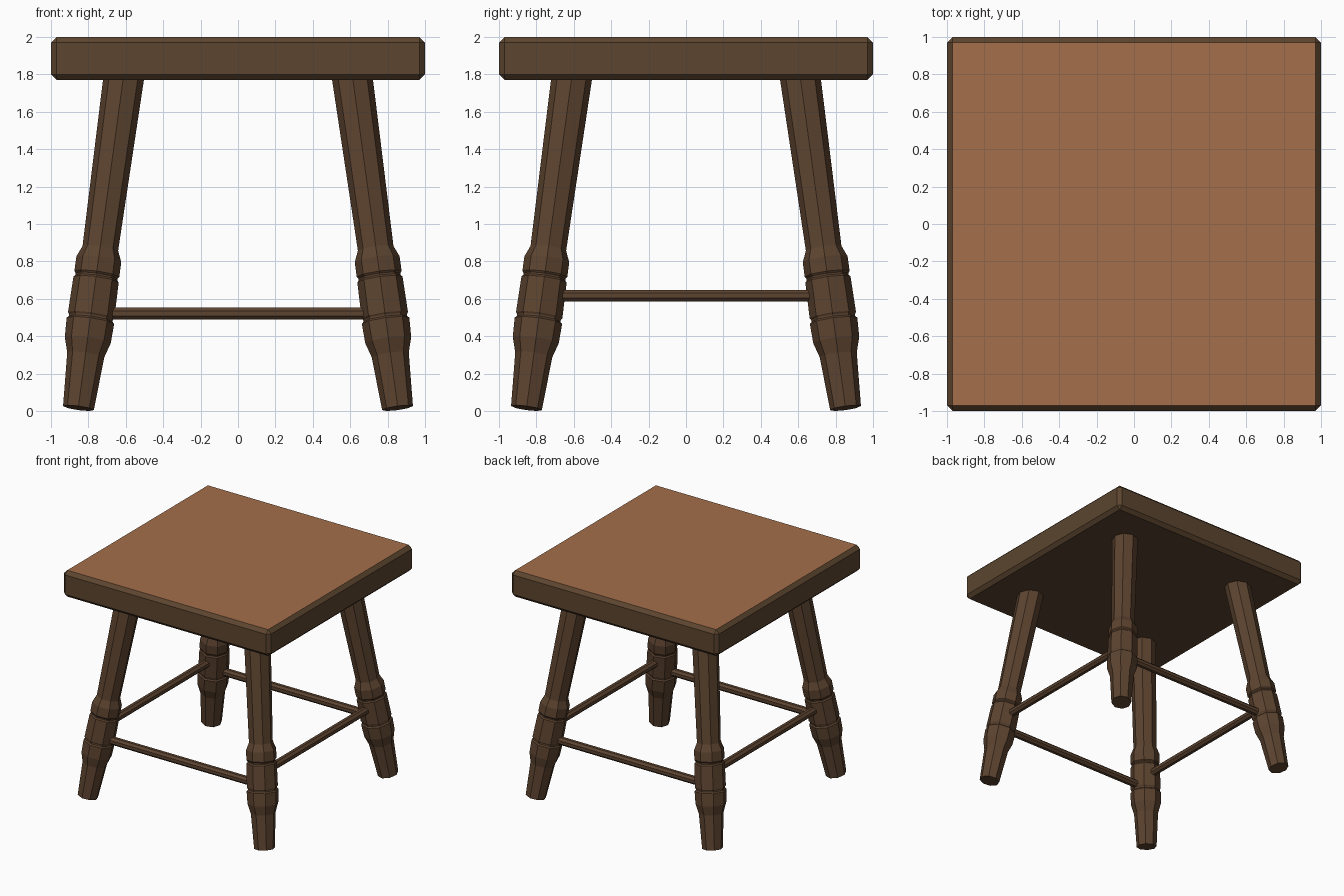
import bpy
from math import pi, cos, sin
from mathutils import Vector

cube = bpy.data.objects.get("Cube")
if cube:
    bpy.data.objects.remove(cube, do_unlink=True)


def linear(c):
    c /= 255
    return c / 12.92 if c <= 0.04045 else ((c + 0.055) / 1.055) ** 2.4


def material(name, *rgb):
    colour = [linear(c) for c in rgb] + [1]
    mat = bpy.data.materials.new(name)
    mat.use_nodes = True
    mat.diffuse_color = colour
    mat.node_tree.nodes["Principled BSDF"].inputs["Base Color"].default_value = colour
    return mat


dark_wood = material("dark wood", 92, 69, 47)
leg_wood = material("leg wood", 92, 67, 47)
tan_top = material("tan seat top", 165, 110, 74)


def turned(name, start, direction, profile, mat, sides=8, phase=0):
    """Low-poly turned bar: profile is (distance along the axis, radius)."""
    axis = Vector(direction).normalized()
    u = (Vector((1, 0, 0)) if abs(axis.x) < 0.9 else Vector((0, 1, 0)))
    u = (u - axis * u.dot(axis)).normalized()
    v = axis.cross(u)
    angles = [phase + 2 * pi * i / sides for i in range(sides)]
    verts = [Vector(start) + axis * d + (u * cos(a) + v * sin(a)) * r
             for d, r in profile for a in angles]
    faces = [(k * sides + i, k * sides + (i + 1) % sides,
              (k + 1) * sides + (i + 1) % sides, (k + 1) * sides + i)
             for k in range(len(profile) - 1) for i in range(sides)]
    faces.append(tuple(reversed(range(sides))))
    faces.append(tuple(range(len(verts) - sides, len(verts))))
    mesh = bpy.data.meshes.new(name)
    mesh.from_pydata(verts, [], faces)
    mesh.materials.append(mat)
    obj = bpy.data.objects.new(name, mesh)
    bpy.context.collection.objects.link(obj)
    return obj


# Seat slab with chamfered edges and a tan top face
bpy.ops.mesh.primitive_cube_add(size=2, location=(0, 0, 1.885))
seat = bpy.context.object
seat.name = "seat"
seat.scale = (1, 1, 0.115)
bpy.ops.object.transform_apply(location=False, rotation=False, scale=True)
seat.data.materials.append(dark_wood)
seat.data.materials.append(tan_top)
bevel = seat.modifiers.new("chamfer", "BEVEL")
bevel.width = 0.03
bevel.segments = 1
bpy.ops.object.modifier_apply(modifier=bevel.name)
for face in seat.data.polygons:
    face.material_index = int(face.normal.z > 0.9)

# Four splayed legs: tapered foot, banded bulge, plain upper shaft
LEAN = 0.137
FOOT = 0.853
leg_profile = [(0, 0.083), (0.29, 0.1), (0.37, 0.124), (0.475, 0.128),
               (0.485, 0.118), (0.495, 0.118), (0.505, 0.125), (0.7, 0.122),
               (0.71, 0.113), (0.72, 0.113), (0.73, 0.121), (0.81, 0.121),
               (0.87, 0.096), (1.83, 0.109)]
for side, sx in (("right", -1), ("left", 1)):
    for end, sy in (("front", -1), ("back", 1)):
        turned(f"{end}_{side}_leg", (sx * FOOT, sy * FOOT, 0.016),
               (-sx * LEAN, -sy * LEAN, 1), leg_profile, leg_wood)


# Stretchers between the legs, the side pair set higher
def stretcher(name, z, sign, across):
    half = FOOT - LEAN * z
    start = (-half, sign * half, z) if across else (sign * half, -half, z)
    turned(name, start, (1, 0, 0) if across else (0, 1, 0),
           [(0, 0.034), (2 * half, 0.034)], leg_wood, phase=pi / 8)


for sign, end, side in ((-1, "front", "right"), (1, "back", "left")):
    stretcher(f"{end}_stretcher", 0.522, sign, True)
    stretcher(f"{side}_stretcher", 0.617, sign, False)
